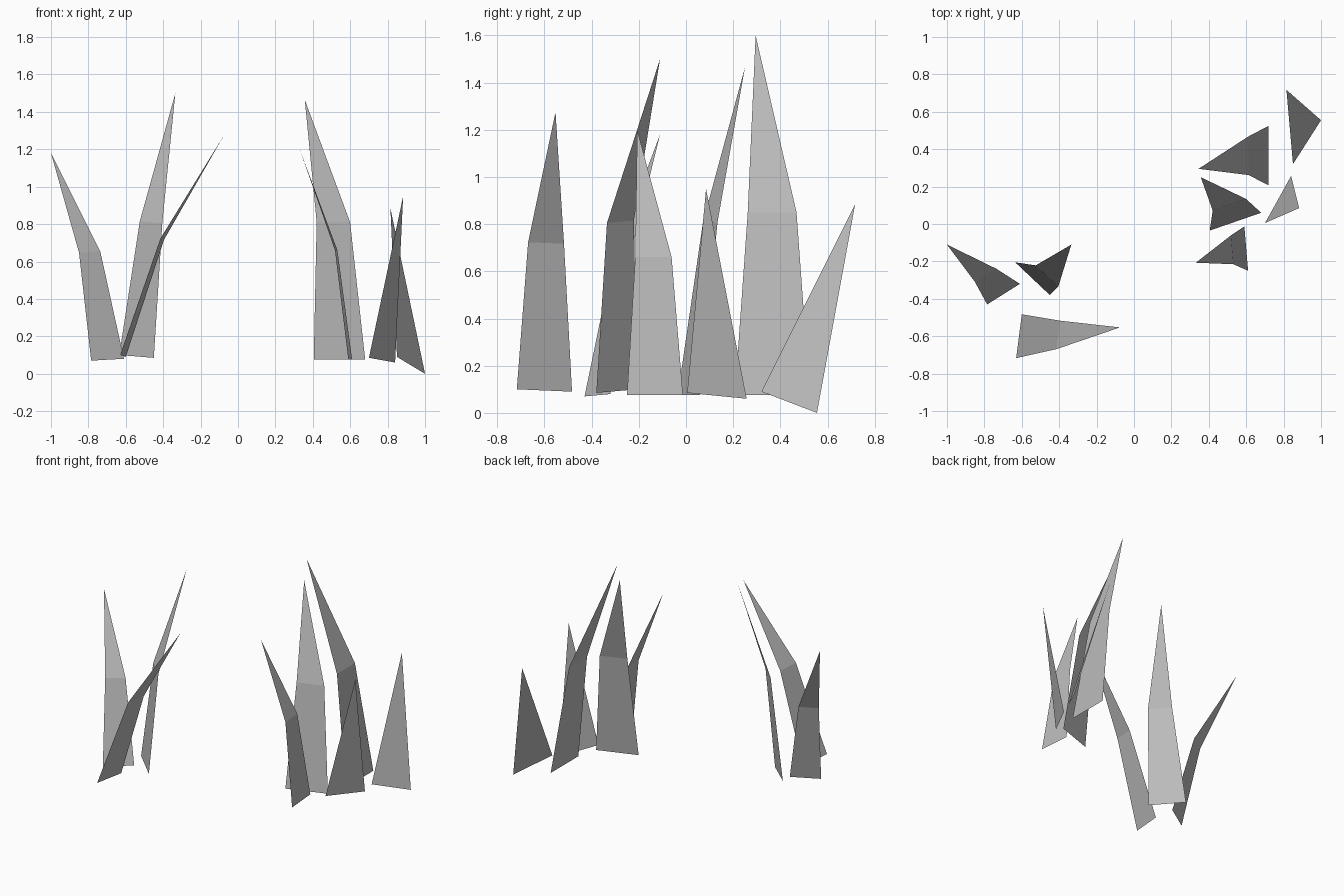
import bpy
import bmesh
from mathutils import Vector

# Remove the default object
default_cube = bpy.data.objects.get("Cube")
if default_cube:
    bpy.data.objects.remove(default_cube, do_unlink=True)

# Single flat grey for every blade
grey = bpy.data.materials.new("blade_grey")
grey.use_nodes = True
colour = (0.5, 0.5, 0.5, 1.0)
grey.diffuse_color = colour
grey.node_tree.nodes["Principled BSDF"].inputs["Base Color"].default_value = colour

TAPER = 0.65  # width at the bend relative to the root


def make_blade(name, root_a, root_b, tip, bend=None):
    """Flat grass blade: a tapering strip up to the bend, then a pointed tip."""
    bm = bmesh.new()
    root_a, root_b = Vector(root_a), Vector(root_b)
    a, b = bm.verts.new(root_a), bm.verts.new(root_b)
    if bend:
        half_width = (root_b - root_a) * TAPER / 2
        bend_a = bm.verts.new(Vector(bend) - half_width)
        bend_b = bm.verts.new(Vector(bend) + half_width)
        bm.faces.new((a, b, bend_b, bend_a))
        a, b = bend_a, bend_b
    bm.faces.new((a, b, bm.verts.new(tip)))
    mesh = bpy.data.meshes.new(name)
    bm.to_mesh(mesh)
    bm.free()
    mesh.materials.append(grey)
    blade = bpy.data.objects.new(name, mesh)
    bpy.context.collection.objects.link(blade)
    return blade


# Right-hand clump of three bent blades
make_blade("right_outer_blade", root_a=(-0.785, -0.43, 0.07), root_b=(-0.61, -0.32, 0.08),
           bend=(-0.793, -0.275, 0.65), tip=(-1, -0.11, 1.18))
make_blade("right_tall_blade", root_a=(-0.635, -0.205, 0.1), root_b=(-0.45, -0.38, 0.085),
           bend=(-0.465, -0.278, 0.81), tip=(-0.335, -0.11, 1.5))
make_blade("right_front_blade", root_a=(-0.63, -0.717, 0.1), root_b=(-0.6, -0.483, 0.09),
           bend=(-0.405, -0.593, 0.72), tip=(-0.075, -0.553, 1.275))

# Left-hand clump of three bent blades
make_blade("left_middle_blade", root_a=(0.405, -0.035, 0.075), root_b=(0.68, 0.06, 0.075),
           bend=(0.51, 0.103, 0.81), tip=(0.357, 0.25, 1.465))
make_blade("left_front_blade", root_a=(0.61, -0.25, 0.075), root_b=(0.59, -0.013, 0.075),
           bend=(0.525, -0.138, 0.66), tip=(0.33, -0.207, 1.2))
make_blade("left_tall_blade", root_a=(0.72, 0.207, 0.075), root_b=(0.72, 0.525, 0.075),
           bend=(0.612, 0.365, 0.85), tip=(0.345, 0.295, 1.6))

# Two short straight blades on the outer left
make_blade("short_inner_blade", root_a=(0.7, 0.005, 0.085), root_b=(0.84, 0.257, 0.06),
           tip=(0.883, 0.085, 0.95))
make_blade("short_outer_blade", root_a=(0.85, 0.32, 0.09), root_b=(1, 0.555, 0),
           tip=(0.815, 0.717, 0.885))
